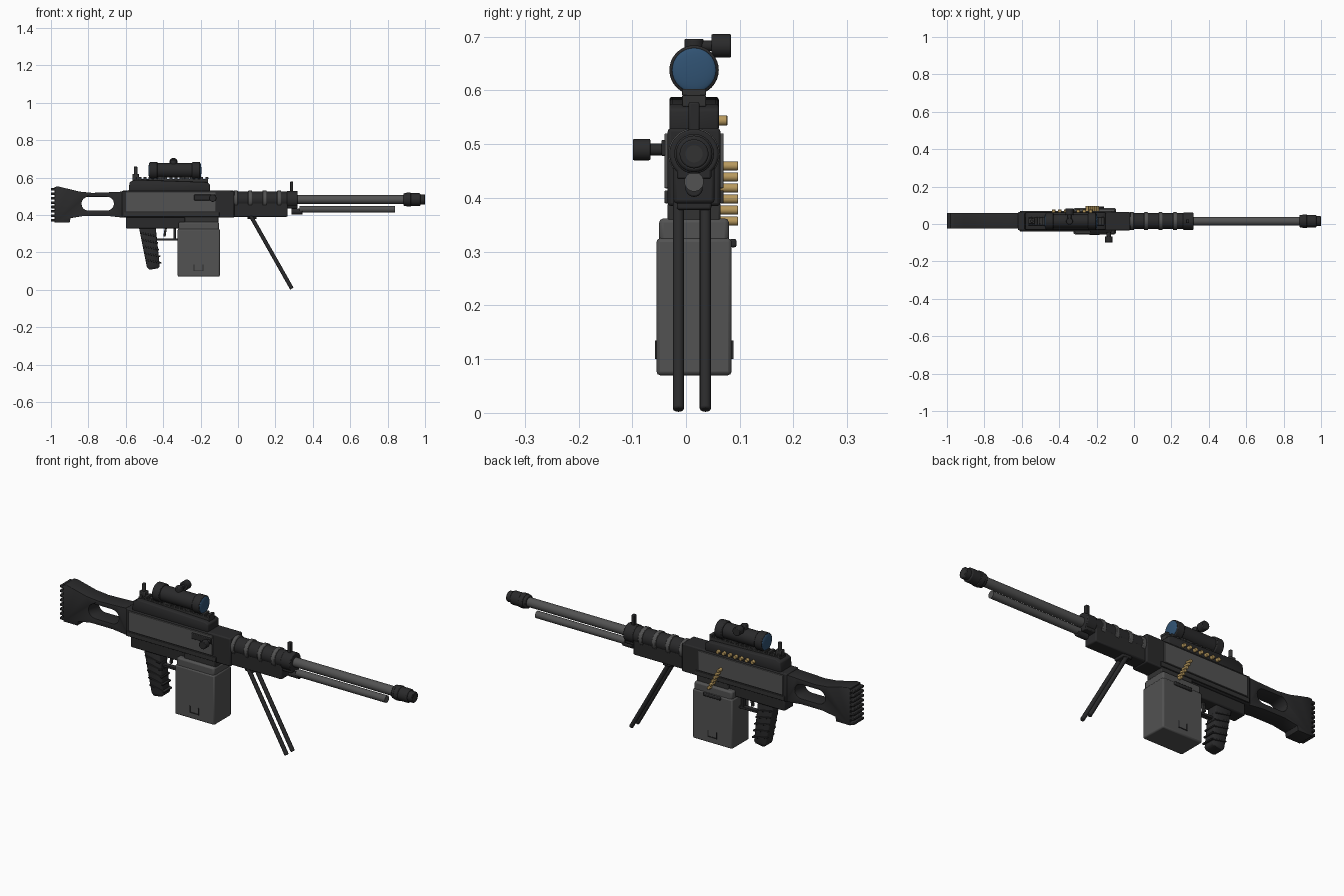
import bpy, math
from mathutils import Vector

if "Cube" in bpy.data.objects:
    bpy.data.objects.remove(bpy.data.objects["Cube"])

YC = 0.015  # centre line of the gun body


def material(name, rgb):
    m = bpy.data.materials.new(name)
    m.diffuse_color = (*rgb, 1)
    m.use_nodes = True
    m.node_tree.nodes["Principled BSDF"].inputs["Base Color"].default_value = m.diffuse_color
    return m


BLACK = material("black polymer", (0.023, 0.023, 0.024))
DARK = material("dark steel", (0.032, 0.032, 0.032))
GREY = material("grey steel", (0.085, 0.085, 0.085))
BRASS = material("brass", (0.48, 0.32, 0.11))
BLUE = material("lens blue", (0.03, 0.085, 0.17))


def finish(ob, name, mat, bevel=0.0):
    ob.name = name
    ob.data.materials.clear()
    ob.data.materials.append(mat)
    if bevel:
        b = ob.modifiers.new("bevel", 'BEVEL')
        b.width, b.segments, b.limit_method = bevel, 2, 'ANGLE'
    bpy.ops.object.select_all(action='DESELECT')
    ob.select_set(True)
    bpy.context.view_layer.objects.active = ob
    bpy.ops.object.shade_smooth_by_angle(angle=math.radians(35))
    return ob


def box(name, x, y, z, mat, bevel=0.004, tilt=0.0):
    """Box from (min, max) pairs, optionally tilted about y."""
    c = [(a + b) / 2 for a, b in (x, y, z)]
    bpy.ops.mesh.primitive_cube_add(size=1, location=c)
    ob = bpy.context.object
    ob.scale = [b - a for a, b in (x, y, z)]
    bpy.ops.object.transform_apply(location=False, rotation=False, scale=True)
    ob.rotation_euler.y = tilt
    return finish(ob, name, mat, bevel)


def rod(name, p, q, r, mat, r2=None, bevel=0.0, sides=24):
    p, q = Vector(p), Vector(q)
    bpy.ops.mesh.primitive_cone_add(vertices=sides, radius1=r, radius2=r if r2 is None else r2,
                                    depth=(q - p).length, location=(p + q) / 2)
    ob = bpy.context.object
    ob.rotation_euler = (q - p).to_track_quat('Z', 'Y').to_euler()
    return finish(ob, name, mat, bevel)


def plate(name, outlines, y0, y1, mat, bevel=0.005):
    """Side-view (x, z) outline, later outlines are holes, extruded across y."""
    cu = bpy.data.curves.new(name, 'CURVE')
    cu.dimensions, cu.fill_mode, cu.extrude = '2D', 'BOTH', (y1 - y0) / 2
    for pts in outlines:
        s = cu.splines.new('POLY')
        s.points.add(len(pts) - 1)
        for sp, (x, z) in zip(s.points, pts):
            sp.co = (x, z, 0, 1)
        s.use_cyclic_u = True
    tmp = bpy.data.objects.new(name + "_curve", cu)
    bpy.context.collection.objects.link(tmp)
    me = bpy.data.meshes.new_from_object(tmp.evaluated_get(bpy.context.evaluated_depsgraph_get()))
    bpy.data.objects.remove(tmp)
    ob = bpy.data.objects.new(name, me)
    bpy.context.collection.objects.link(ob)
    ob.location.y, ob.rotation_euler.x = (y0 + y1) / 2, math.pi / 2
    bpy.context.view_layer.objects.active = ob
    ob.select_set(True)
    w = ob.modifiers.new("weld", 'WELD')
    w.merge_threshold = 0.0001
    return finish(ob, name, mat, bevel)


def around(half):
    return (YC - half, YC + half)


# Stock with rounded grip hole and ribbed butt pad
hole = []
for cx, a0 in ((-0.70, -90), (-0.80, 90)):
    for i in range(9):
        a = math.radians(a0 + i * 22.5)
        hole.append((cx + 0.037 * math.cos(a), 0.46 + 0.037 * math.sin(a)))
stock = [(-0.98, 0.36), (-0.90, 0.36), (-0.895, 0.383), (-0.82, 0.395), (-0.70, 0.395), (-0.61, 0.385),
         (-0.61, 0.525), (-0.67, 0.522), (-0.78, 0.518), (-0.85, 0.525), (-0.91, 0.54), (-0.96, 0.552), (-0.98, 0.55)]
plate("stock", [stock, hole], -0.025, 0.06, BLACK)
for i in range(8):
    z = 0.372 + i * 0.0235
    box("butt_rib", (-1.0, -0.975), (-0.025, 0.06), (z - 0.007, z + 0.007), BLACK, 0.003)

# Receiver body, side panels and covers
box("receiver", (-0.62, -0.02), (-0.034, 0.064), (0.385, 0.53), BLACK, 0.006)
for y0, y1 in ((-0.040, -0.032), (0.062, 0.070)):
    box("side_panel", (-0.60, -0.12), (y0, y1), (0.418, 0.52), GREY, 0.002)
    box("lower_rail", (-0.61, -0.10), (y0, y1), (0.39, 0.414), DARK, 0.002)
box("lower_receiver", (-0.60, -0.25), (-0.022, 0.052), (0.328, 0.39), BLACK, 0.006)
box("feed_bracket", (-0.285, -0.105), (-0.034, 0.064), (0.355, 0.392), DARK)
plate("top_cover", [[(-0.585, 0.525), (-0.15, 0.525), (-0.15, 0.565), (-0.17, 0.575),
                     (-0.55, 0.588), (-0.58, 0.575)]], -0.031, 0.061, BLACK)
box("scope_rail", (-0.565, -0.16), around(0.022), (0.57, 0.592), DARK, 0.002)
for i in range(15):
    x = -0.56 + i * 0.0275
    box("rail_tooth", (x, x + 0.016), around(0.022), (0.59, 0.603), DARK, 0.002)
box("rear_sight_base", (-0.565, -0.53), around(0.015), (0.59, 0.62), DARK, 0.003)
rod("rear_sight", (-0.547, YC, 0.61), (-0.547, YC, 0.658), 0.009, DARK, bevel=0.002)

# Scope
rod("scope_tube", (-0.47, YC, 0.638), (-0.205, YC, 0.638), 0.039, BLACK)
for x0, x1 in ((-0.472, -0.43), (-0.245, -0.203)):
    rod("scope_rim", (x0, YC, 0.638), (x1, YC, 0.638), 0.046, BLACK, bevel=0.004, sides=32)
for x in (-0.472, -0.203):
    bpy.ops.mesh.primitive_uv_sphere_add(segments=24, ring_count=16, radius=0.041, location=(x, YC, 0.638))
    bpy.context.object.scale.x = 0.18
    finish(bpy.context.object, "scope_lens", BLUE)
for x in (-0.41, -0.28):
    box("scope_mount", (x - 0.02, x + 0.02), around(0.02), (0.59, 0.62), DARK, 0.003)
rod("elevation_knob", (-0.345, YC, 0.67), (-0.345, YC, 0.696), 0.018, BLACK, bevel=0.003)
rod("windage_stem", (-0.345, YC, 0.683), (-0.345, 0.055, 0.683), 0.010, BLACK)
rod("windage_knob", (-0.345, 0.047, 0.683), (-0.345, 0.084, 0.683), 0.022, BLACK, bevel=0.003)

# Charging handle
box("handle_slot", (-0.235, -0.12), (-0.046, -0.036), (0.478, 0.508), BLACK, 0.003)
rod("handle_stem", (-0.135, -0.035, 0.49), (-0.135, -0.07, 0.49), 0.011, BLACK)
rod("handle_knob", (-0.135, -0.066, 0.49), (-0.135, -0.099, 0.49), 0.020, BLACK, bevel=0.003)

# Pistol grip with ridges, trigger and guard
plate("pistol_grip", [[(-0.53, 0.335), (-0.44, 0.335), (-0.418, 0.125), (-0.425, 0.115), (-0.475, 0.107),
                       (-0.487, 0.12)]], -0.014, 0.044, BLACK, 0.008)
for i in range(5):
    x, z = -0.478 + i * 0.0065, 0.295 - i * 0.036
    box("grip_ridge", (x - 0.044, x + 0.044), (-0.018, 0.048), (z - 0.004, z + 0.004), BLACK, 0.002, 0.2)
box("guard_bottom", (-0.445, -0.32), around(0.013), (0.262, 0.274), BLACK, 0.002)
box("guard_front", (-0.345, -0.332), around(0.013), (0.265, 0.34), BLACK, 0.002)
box("trigger", (-0.395, -0.383), around(0.007), (0.285, 0.34), DARK, 0.002, 0.15)

# Ammunition box with latch outline and handle
box("ammo_box", (-0.323, -0.097), (-0.055, 0.085), (0.07, 0.325), GREY, 0.007)
box("ammo_box_lid", (-0.318, -0.102), (-0.05, 0.08), (0.315, 0.362), GREY, 0.008)
for y in (-0.056, 0.086):
    for x in (-0.235, -0.187):
        box("latch_side", (x - 0.002, x + 0.002), (y - 0.002, y + 0.002), (0.102, 0.135), BLACK, 0)
    box("latch_base", (-0.237, -0.185), (y - 0.002, y + 0.002), (0.10, 0.104), BLACK, 0)
box("box_handle", (-0.26, -0.16), (0.082, 0.094), (0.308, 0.324), BLACK, 0.004)

# Cartridges: belt rising from the box, and a row along the cover
for i in range(6):
    x, z = -0.195 - i * 0.011, 0.357 + i * 0.0205
    rod("belt_round", (x, 0.06, z), (x, 0.097, z), 0.0085, BRASS, bevel=0.002, sides=12)
for i in range(7):
    x = -0.43 + i * 0.033
    rod("cover_round", (x, 0.055, 0.544), (x, 0.077, 0.544), 0.0095, BRASS, bevel=0.002, sides=12)

# Handguard, cooling rings and front block
rod("barrel_shroud", (-0.03, YC, 0.482), (0.275, YC, 0.482), 0.043, BLACK, sides=32)
box("handguard", (-0.03, 0.265), (-0.023, 0.053), (0.39, 0.468), BLACK, 0.006)
for x in (-0.012, 0.065, 0.142, 0.22):
    rod("shroud_ring", (x - 0.011, YC, 0.482), (x + 0.011, YC, 0.482), 0.048, GREY, bevel=0.003, sides=32)
rod("front_block", (0.262, YC, 0.482), (0.318, YC, 0.482), 0.046, BLACK, bevel=0.004, sides=32)
box("gas_block", (0.25, 0.318), around(0.032), (0.435, 0.475), BLACK)
box("front_sight", (0.278, 0.295), around(0.010), (0.52, 0.578), BLACK, 0.003)

# Barrel, gas tube and muzzle
rod("barrel", (0.31, YC, 0.482), (0.90, YC, 0.482), 0.0235, GREY)
rod("gas_tube", (0.33, YC, 0.43), (0.84, YC, 0.43), 0.018, GREY)
rod("gas_tube_collar", (0.285, YC, 0.418), (0.345, YC, 0.418), 0.016, BLACK, bevel=0.003)
rod("muzzle_brake", (0.885, YC, 0.482), (0.975, YC, 0.482), 0.034, BLACK, bevel=0.005)
rod("muzzle_collar", (0.90, YC, 0.482), (0.925, YC, 0.482), 0.037, BLACK, bevel=0.003)
rod("muzzle_tip", (0.97, YC, 0.482), (1.0, YC, 0.482), 0.027, BLACK, bevel=0.003)
rod("muzzle_bore", (0.99, YC, 0.482), (1.0005, YC, 0.482), 0.016, DARK)

# Bipod
box("bipod_mount", (0.05, 0.10), around(0.032), (0.378, 0.395), BLACK)
for y in (-0.014, 0.036):
    rod("bipod_leg", (0.068, y, 0.395), (0.288, y, 0.006), 0.0105, BLACK, bevel=0.003, sides=16)
